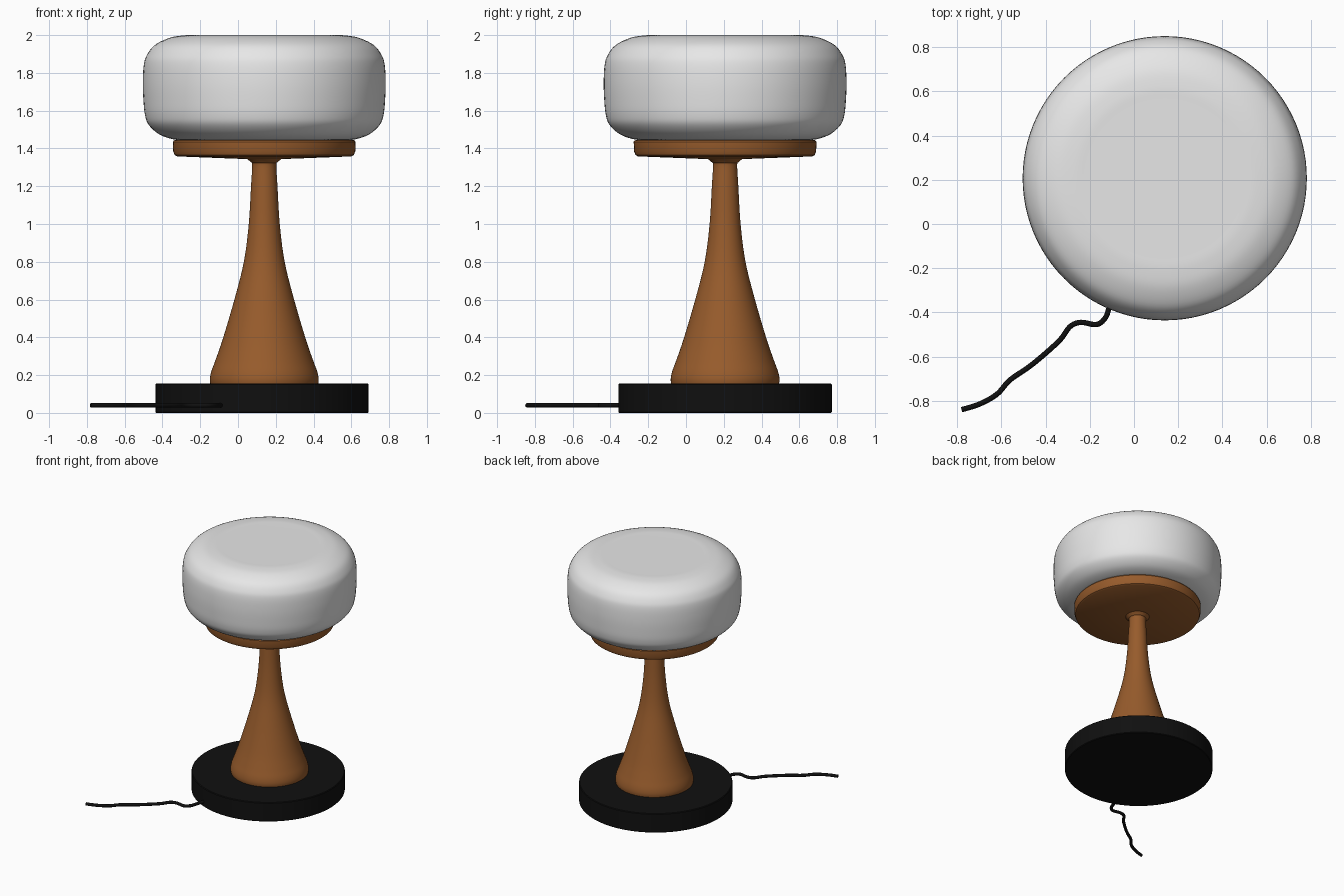
import bpy, bmesh, math
from mathutils import Vector

cube = bpy.data.objects.get("Cube")
if cube:
    bpy.data.objects.remove(cube)

CENTRE = (0.139, 0.207)


def material(name, colour, roughness):
    mat = bpy.data.materials.new(name)
    mat.use_nodes = True
    mat.diffuse_color = (*colour, 1)
    shader = mat.node_tree.nodes["Principled BSDF"]
    shader.inputs["Base Color"].default_value = (*colour, 1)
    shader.inputs["Roughness"].default_value = roughness
    return mat


white = material("white glass", (0.8, 0.8, 0.8), 0.4)
wood = material("brown wood", (0.31, 0.106, 0.025), 0.5)
black = material("matte black", (0.005, 0.005, 0.005), 0.6)


def smooth_path(points, steps):
    """Interpolate a profile with a Catmull-Rom spline."""
    pts = [Vector(p) for p in points]
    pts = [pts[0]] + pts + [pts[-1]]
    out = []
    for a, b, c, d in zip(pts, pts[1:], pts[2:], pts[3:]):
        for i in range(steps):
            t = i / steps
            out.append(b + (c - a) * t / 2
                       + (2 * a - 5 * b + 4 * c - d) * t * t / 2
                       + (3 * b - a - 3 * c + d) * t ** 3 / 2)
    return out + [pts[-1]]


def lathe(name, profile, mat, steps=1, centre=CENTRE, sides=96):
    """Spin a (radius, height) profile about z and cap both ends."""
    bm = bmesh.new()
    rings = []
    for r, z in smooth_path(profile, steps):
        angles = [math.tau * k / sides for k in range(sides)]
        rings.append([bm.verts.new((r * math.cos(a), r * math.sin(a), z)) for a in angles])
    for low, high in zip(rings, rings[1:]):
        for k in range(sides):
            n = (k + 1) % sides
            bm.faces.new((low[k], low[n], high[n], high[k]))
    bm.faces.new(rings[0][::-1])
    bm.faces.new(rings[-1])
    mesh = bpy.data.meshes.new(name)
    bm.to_mesh(mesh)
    bm.free()
    mesh.materials.append(mat)
    obj = bpy.data.objects.new(name, mesh)
    obj.location = (*centre, 0)
    bpy.context.collection.objects.link(obj)
    bpy.ops.object.select_all(action="DESELECT")
    obj.select_set(True)
    bpy.context.view_layer.objects.active = obj
    bpy.ops.object.shade_smooth_by_angle(angle=math.radians(35))
    return obj


# Round foot
lathe("base", [(0.56, 0), (0.565, 0.005), (0.565, 0.15), (0.56, 0.155)], black,
      centre=(0.127, CENTRE[1]))

# Flared stem, widening again where it meets the collar
lathe("stem", [(0.285, 0.15), (0.288, 0.18), (0.28, 0.22), (0.258, 0.28), (0.22, 0.39),
               (0.158, 0.6), (0.108, 0.8), (0.082, 1.0), (0.07, 1.2), (0.064, 1.31),
               (0.072, 1.328), (0.095, 1.347)], wood, steps=5)

# Shallow dish carrying the shade
lathe("collar", [(0.08, 1.343), (0.462, 1.358), (0.474, 1.365), (0.482, 1.385),
                 (0.484, 1.435), (0.478, 1.443), (0.44, 1.449)], wood)

# Drum shade with generously rounded edges
lathe("shade", [(0.42, 1.446), (0.48, 1.448), (0.555, 1.474), (0.612, 1.525), (0.632, 1.58),
                (0.64, 1.66), (0.643, 1.75), (0.638, 1.84), (0.622, 1.893), (0.58, 1.947),
                (0.5, 1.986), (0.42, 1.999), (0.36, 2.0)], white, steps=5)

# Power cord lying in front of the foot
path = [(-0.78, -0.84), (-0.7, -0.815), (-0.62, -0.77), (-0.56, -0.705), (-0.46, -0.635),
        (-0.34, -0.53), (-0.29, -0.465), (-0.24, -0.445), (-0.17, -0.455), (-0.13, -0.425),
        (-0.11, -0.37), (-0.08, -0.27)]
curve = bpy.data.curves.new("cord", "CURVE")
curve.dimensions = "3D"
curve.bevel_depth = 0.012
curve.bevel_resolution = 3
curve.use_fill_caps = True
spline = curve.splines.new("POLY")
cord_points = smooth_path(path, 5)
spline.points.add(len(cord_points) - 1)
for point, p in zip(spline.points, cord_points):
    point.co = (p.x, p.y, 0.04, 1)
spline.use_smooth = True
curve.materials.append(black)
bpy.context.collection.objects.link(bpy.data.objects.new("cord", curve))
